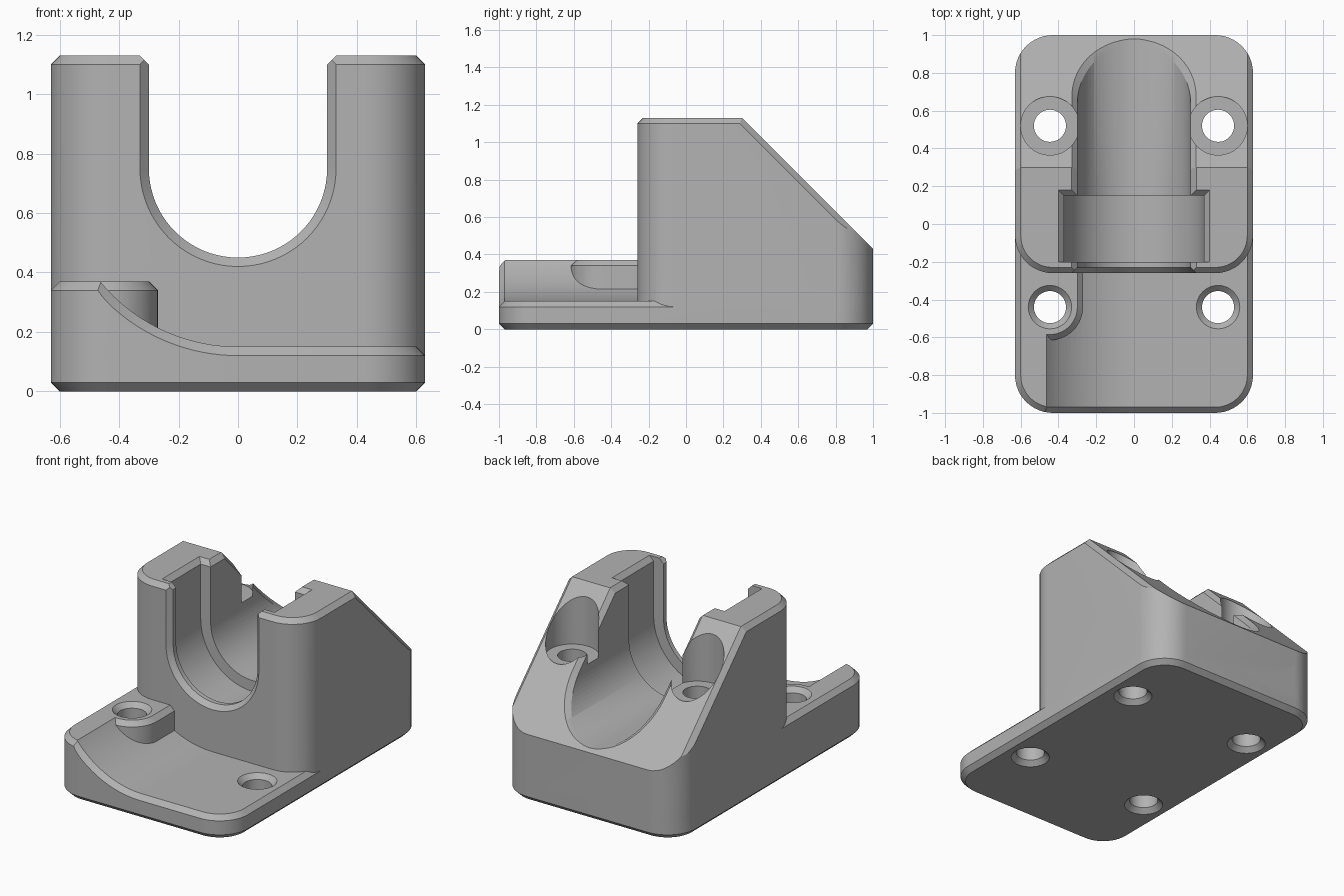
import bpy, bmesh
from math import sin, cos, pi, sqrt
from mathutils import Vector

if "Cube" in bpy.data.objects:
    bpy.data.objects.remove(bpy.data.objects["Cube"], do_unlink=True)

grey = bpy.data.materials.new("plain_grey")
grey.use_nodes = True
colour = (0.45, 0.45, 0.45, 1)
grey.diffuse_color = colour
grey.node_tree.nodes["Principled BSDF"].inputs["Base Color"].default_value = colour

CH = 0.03        # chamfer width
AXIS_Z = 0.75    # height of the cradle axis
HALF = 0.63      # half width of the body


def loft(name, rings):
    """Solid skinned through matching closed rings."""
    bm = bmesh.new()
    loops = [[bm.verts.new(p) for p in ring] for ring in rings]
    n = len(loops[0])
    for a, b in zip(loops, loops[1:]):
        for i in range(n):
            j = (i + 1) % n
            bm.faces.new((a[i], a[j], b[j], b[i]))
    bm.faces.new(loops[0])
    bm.faces.new(loops[-1])
    bmesh.ops.recalc_face_normals(bm, faces=bm.faces)
    me = bpy.data.meshes.new(name)
    bm.to_mesh(me)
    bm.free()
    me.materials.append(grey)
    ob = bpy.data.objects.new(name, me)
    bpy.context.collection.objects.link(ob)
    return ob


def combine(target, other, operation):
    """Apply a boolean and discard the second solid."""
    mod = target.modifiers.new("combine", 'BOOLEAN')
    mod.object, mod.operation, mod.solver = other, operation, 'EXACT'
    bpy.context.view_layer.objects.active = target
    bpy.ops.object.modifier_apply(modifier=mod.name)
    bpy.data.objects.remove(other, do_unlink=True)


def arc(cx, cy, r, start, end, steps):
    return [(cx + r * cos(start + (end - start) * i / steps),
             cy + r * sin(start + (end - start) * i / steps)) for i in range(steps + 1)]


def outline(y0, z, inset=0.0, r=0.2):
    """Rounded rectangle from y0 to the back."""
    pts = []
    for k, (cx, cy) in enumerate([(HALF - r, 1 - r), (r - HALF, 1 - r),
                                  (r - HALF, y0 + r), (HALF - r, y0 + r)]):
        pts += arc(cx, cy, r - inset, k * pi / 2, (k + 1) * pi / 2, 12)
    return [Vector((x, y, z)) for x, y in pts]


def cradle(r):
    """U-shaped section, open upward."""
    return [(-r, 1.4)] + arc(0, AXIS_Z, r, pi, 2 * pi, 40) + [(r, 1.4)]


def trough(r, y):
    """Section that scoops the raised deck away."""
    top = 0.5
    start = pi + 0.42
    pts = arc(0, AXIS_Z, r, start, 1.5 * pi, 24)
    return [Vector((x, y, z)) for x, z in [(pts[0][0], top)] + pts + [(0, -0.1), (1, -0.1), (1, top)]]


def boss_ring(z, inset):
    r = 0.175 - inset
    pts = [(-0.445 - r, -0.1)] + arc(-0.445, -0.44, r, pi, 2 * pi, 28) + [(-0.445 + r, -0.1)]
    return [Vector((x, y, z)) for x, y in pts]


def hole(x, y, steps):
    """Turned cutter from (height, radius) steps."""
    return loft("hole_cutter", [[Vector((x + r * cos(a * pi / 24), y + r * sin(a * pi / 24), z))
                                 for a in range(48)] for z, r in steps])


def box_ring(x, y0, y1, z):
    return [Vector(p) for p in ((-x, y0, z), (x, y0, z), (x, y1, z), (-x, y1, z))]


# Base plate
body = loft("mounting_bracket", [outline(-1, 0, CH), outline(-1, CH),
                                 outline(-1, 0.12), outline(-1, 0.15, CH)])

# Raised deck on one side, scooped concentric with the cradle
deck = loft("raised_deck", [outline(-1, 0.06), outline(-1, 0.34), outline(-1, 0.37, CH)])
combine(deck, loft("trough_cutter", [trough(0.66, -1.03), trough(0.6, -0.97), trough(0.6, 1.2)]),
        'DIFFERENCE')
combine(body, deck, 'UNION')

# Screw boss
combine(body, loft("screw_boss", [boss_ring(0.08, 0), boss_ring(0.34, 0), boss_ring(0.37, CH)]), 'UNION')

# Cradle block with sloped back
block = loft("cradle_block", [outline(-0.26, 0.06), outline(-0.26, 1.1), outline(-0.26, 1.13, CH)])
corner = Vector((0, 0.3, 1.13))
out, down = Vector((0, 1, 1)).normalized(), Vector((0, 1, -1)).normalized()
section = [(-0.7, -0.1), (-0.6, 0), (0.6, 0), (0.7, -0.1), (0.7, 1), (-0.7, 1)]
combine(block, loft("slope_cutter", [[corner + Vector((x, 0, 0)) + out * w + down * t for x, w in section]
                                     for t in (-0.5, 1.5)]), 'DIFFERENCE')
combine(body, block, 'UNION')

# Cradle channel with chamfered mouth
cuts = [loft("channel_cutter", [[Vector((x, y, z)) for x, z in cradle(r)]
                                for r, y in ((0.36, -0.29), (0.3, -0.23), (0.3, 1.2))])]
# Wider groove inside the channel
cuts.append(loft("groove_cutter", [[Vector((x, y, z)) for x, z in cradle(0.37)] for y in (-0.2, 0.15)]))
# Channel edge chamfer along the slope
cuts.append(loft("slope_edge_cutter", [[Vector((x * (1 + k * 0.1), 1.43 + (k - 1) * CH * sqrt(2) - z, z + 0.002))
                                        for x, z in cradle(0.3)] for k in (-1, 0, 1, 2)]))
# Channel and groove chamfers on the flat top
cuts.append(loft("channel_top_cutter", [box_ring(0.27, -0.4, 0.31, 1.07), box_ring(0.36, -0.4, 0.31, 1.16)]))
cuts.append(loft("groove_top_cutter", [box_ring(0.34, -0.2, 0.12, 1.07), box_ring(0.43, -0.2, 0.21, 1.16)]))

# Screw holes
for side, deck_z in ((-1, 0.37), (1, 0.15)):
    foot = [(-CH, 0.145), (CH, 0.085)]
    cuts.append(hole(side * 0.445, -0.44, foot + [(deck_z - CH, 0.085), (deck_z + CH, 0.145)]))
    cuts.append(hole(side * 0.445, 0.52, foot + [(0.75, 0.085), (0.75, 0.155), (1.4, 0.155)]))

for cutter in cuts:
    combine(body, cutter, 'DIFFERENCE')

# Smooth curved faces, keep edges crisp
bpy.ops.object.select_all(action='DESELECT')
body.select_set(True)
bpy.context.view_layer.objects.active = body
bpy.ops.object.shade_smooth_by_angle(angle=pi / 9)
